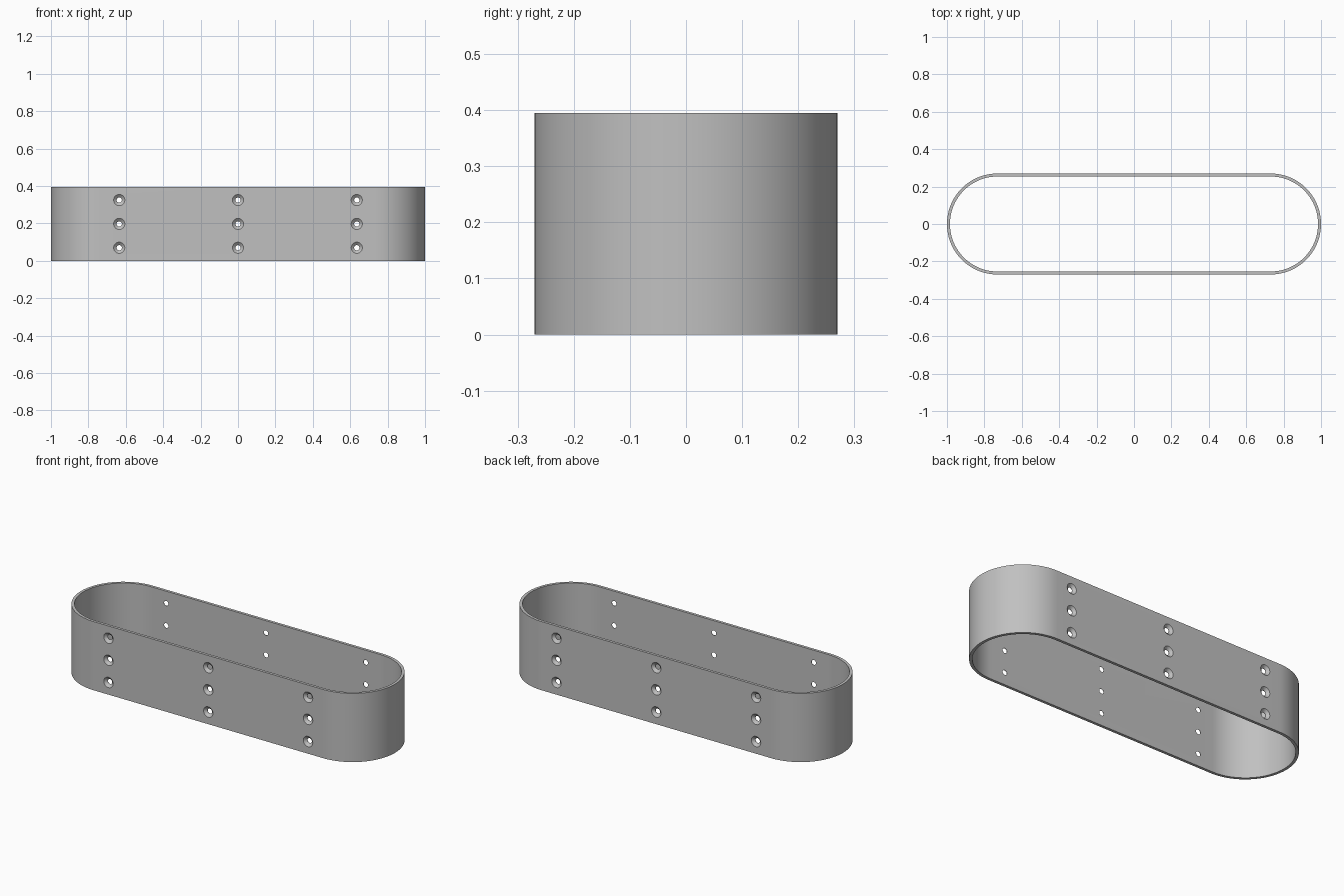
import bpy
import bmesh
from math import cos, sin, pi

LENGTH, RADIUS, HEIGHT, WALL = 2.0, 0.27, 0.395, 0.016
STRAIGHT = LENGTH / 2 - RADIUS
HOLE_R, SINK_R = 0.014, 0.030
HOLE_X = (-0.635, 0, 0.635)
HOLE_Z = (0.07, 0.1975, 0.325)

cube = bpy.data.objects.get("Cube")
if cube:
    bpy.data.objects.remove(cube, do_unlink=True)

grey = bpy.data.materials.new("grey metal")
grey.use_nodes = True
colour = (0.53, 0.53, 0.53, 1)
grey.diffuse_color = colour
grey.node_tree.nodes["Principled BSDF"].inputs["Base Color"].default_value = colour


def make_object(name, bm):
    bmesh.ops.recalc_face_normals(bm, faces=bm.faces)
    mesh = bpy.data.meshes.new(name)
    bm.to_mesh(mesh)
    bm.free()
    mesh.materials.append(grey)
    obj = bpy.data.objects.new(name, mesh)
    bpy.context.collection.objects.link(obj)
    return obj


def bridge(bm, a, b):
    for i in range(len(a)):
        j = (i + 1) % len(a)
        bm.faces.new((a[i], a[j], b[j], b[i]))


def stadium(bm, radius, z, steps=48):
    loop = []
    for side in (0, 1):
        cx = STRAIGHT * (1 - 2 * side)
        for i in range(steps + 1):
            a = -pi / 2 + pi * (side + i / steps)
            loop.append(bm.verts.new((cx + radius * cos(a), radius * sin(a), z)))
    return loop


# Thin-walled band with rounded ends
bm = bmesh.new()
loops = [stadium(bm, r, z) for r, z in (
    (RADIUS, 0), (RADIUS, HEIGHT), (RADIUS - WALL, HEIGHT), (RADIUS - WALL, 0))]
for k in range(4):
    bridge(bm, loops[k], loops[(k + 1) % 4])
band = make_object("band", bm)

# Countersunk drill shapes passing through both long walls
bm = bmesh.new()
edge = RADIUS + 0.004
neck = RADIUS - WALL + 0.002
sink = HOLE_R + (SINK_R - HOLE_R) * (edge - neck) / (RADIUS - neck)
profile = ((sink, -edge), (HOLE_R, -neck), (HOLE_R, neck), (sink, edge))
for x in HOLE_X:
    for z in HOLE_Z:
        rings = [[bm.verts.new((x + r * cos(2 * pi * i / 32), y,
                                z + r * sin(2 * pi * i / 32)))
                  for i in range(32)] for r, y in profile]
        for a, b in zip(rings, rings[1:]):
            bridge(bm, a, b)
        bm.faces.new(rings[0])
        bm.faces.new(rings[-1])
drills = make_object("hole_cutters", bm)
drills.hide_render = True

# Cut the holes and remove the cutters
bpy.ops.object.select_all(action="DESELECT")
bpy.context.view_layer.objects.active = band
band.select_set(True)
cut = band.modifiers.new("screw holes", "BOOLEAN")
cut.operation = "DIFFERENCE"
cut.solver = "EXACT"
cut.object = drills
bpy.ops.object.modifier_apply(modifier=cut.name)
bpy.data.objects.remove(drills, do_unlink=True)
bpy.ops.object.shade_smooth_by_angle(angle=pi / 6)
